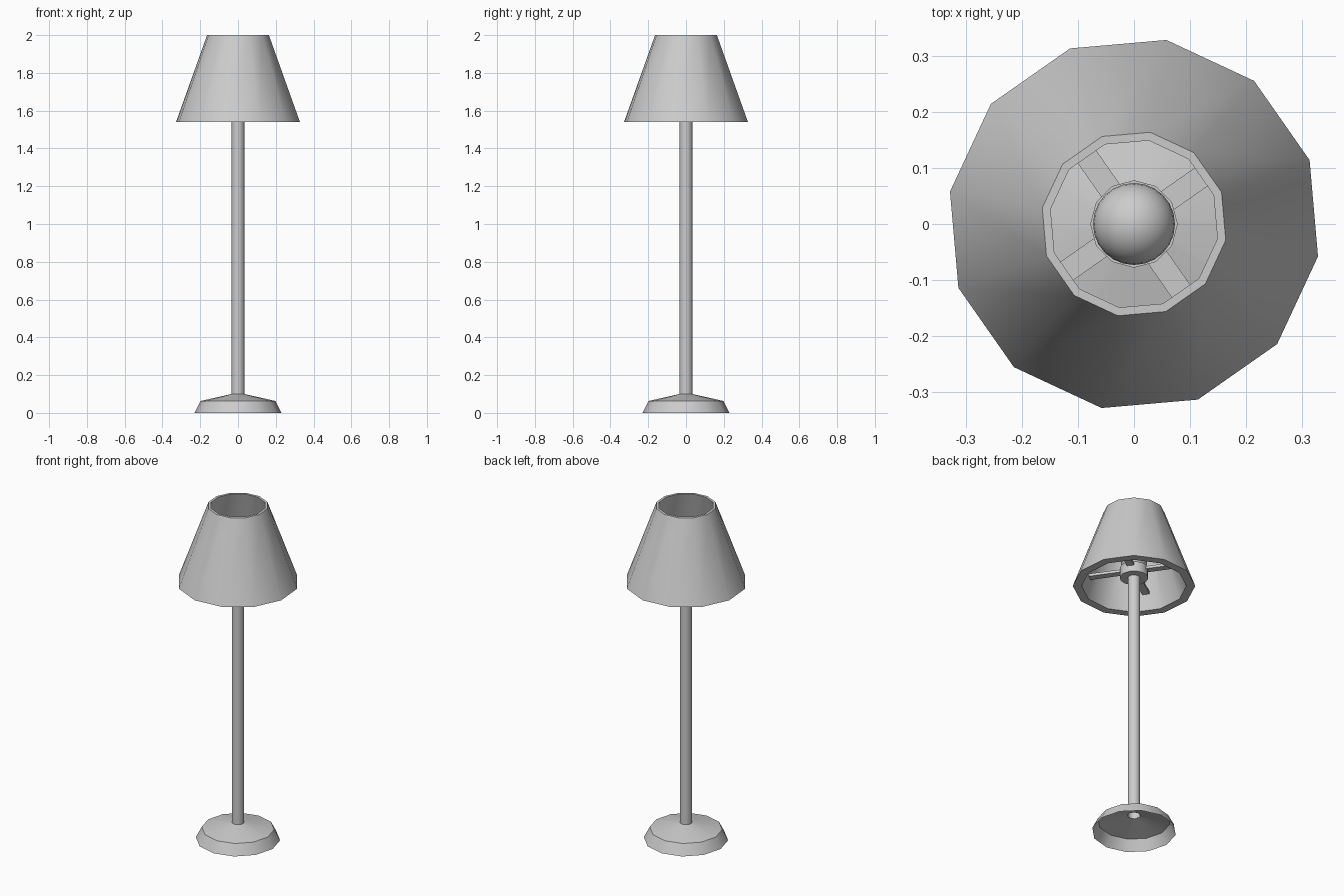
import bpy, bmesh
from math import radians, cos, sin, tau

if "Cube" in bpy.data.objects:
    bpy.data.objects.remove(bpy.data.objects["Cube"])


def lathe(name, profile, sides, phase=0.0, closed=False, smooth=35):
    """Revolve (radius, z) points around z; radius 0 is merged to a pole."""
    bm = bmesh.new()
    rings = [[bm.verts.new((r * cos(phase + tau * i / sides),
                            r * sin(phase + tau * i / sides), z))
              for i in range(sides)] for r, z in profile]
    pairs = list(zip(rings, rings[1:]))
    if closed:
        pairs.append((rings[-1], rings[0]))
    for a, b in pairs:
        for i in range(sides):
            j = (i + 1) % sides
            bm.faces.new((a[i], a[j], b[j], b[i]))
    bmesh.ops.remove_doubles(bm, verts=bm.verts, dist=1e-5)
    mesh = bpy.data.meshes.new(name)
    bm.to_mesh(mesh)
    bm.free()
    obj = bpy.data.objects.new(name, mesh)
    bpy.context.collection.objects.link(obj)
    bpy.ops.object.select_all(action='DESELECT')
    bpy.context.view_layer.objects.active = obj
    obj.select_set(True)
    bpy.ops.object.shade_smooth_by_angle(angle=radians(smooth))
    return obj


POLE_R = 0.034
HUB_R = 0.078

# Hollow base shell, open underneath
lathe("base", [(0.23, 0), (0.198, 0.063), (POLE_R, 0.1)], 12, smooth=31)

# Tubular pole
lathe("pole", [(POLE_R, 0.098), (POLE_R, 1.6)], 16)

# Bulb socket
lathe("socket", [(0, 1.59), (HUB_R, 1.59), (HUB_R, 1.65), (0, 1.65)], 12)

# Shade with thick wall
lathe("shade", [(0.333, 1.54), (0.166, 2.0), (0.151, 2.0), (0.285, 1.54)],
      12, radians(20), closed=True)

# Bulb
bpy.ops.mesh.primitive_uv_sphere_add(segments=24, ring_count=14, radius=0.073,
                                     location=(0, 0, 1.70))
bpy.context.object.name = "bulb"
bpy.ops.object.shade_smooth()

# Four arms joining the socket to the shade
for k in range(4):
    a = radians(35 + 90 * k)
    r = (HUB_R - 0.012 + 0.265) / 2
    bpy.ops.mesh.primitive_cube_add(size=1, location=(r * cos(a), r * sin(a), 1.635),
                                    rotation=(0, 0, a))
    arm = bpy.context.object
    arm.name = f"shade_arm_{k + 1}"
    arm.scale = (0.265 - HUB_R + 0.012, 0.04, 0.016)
